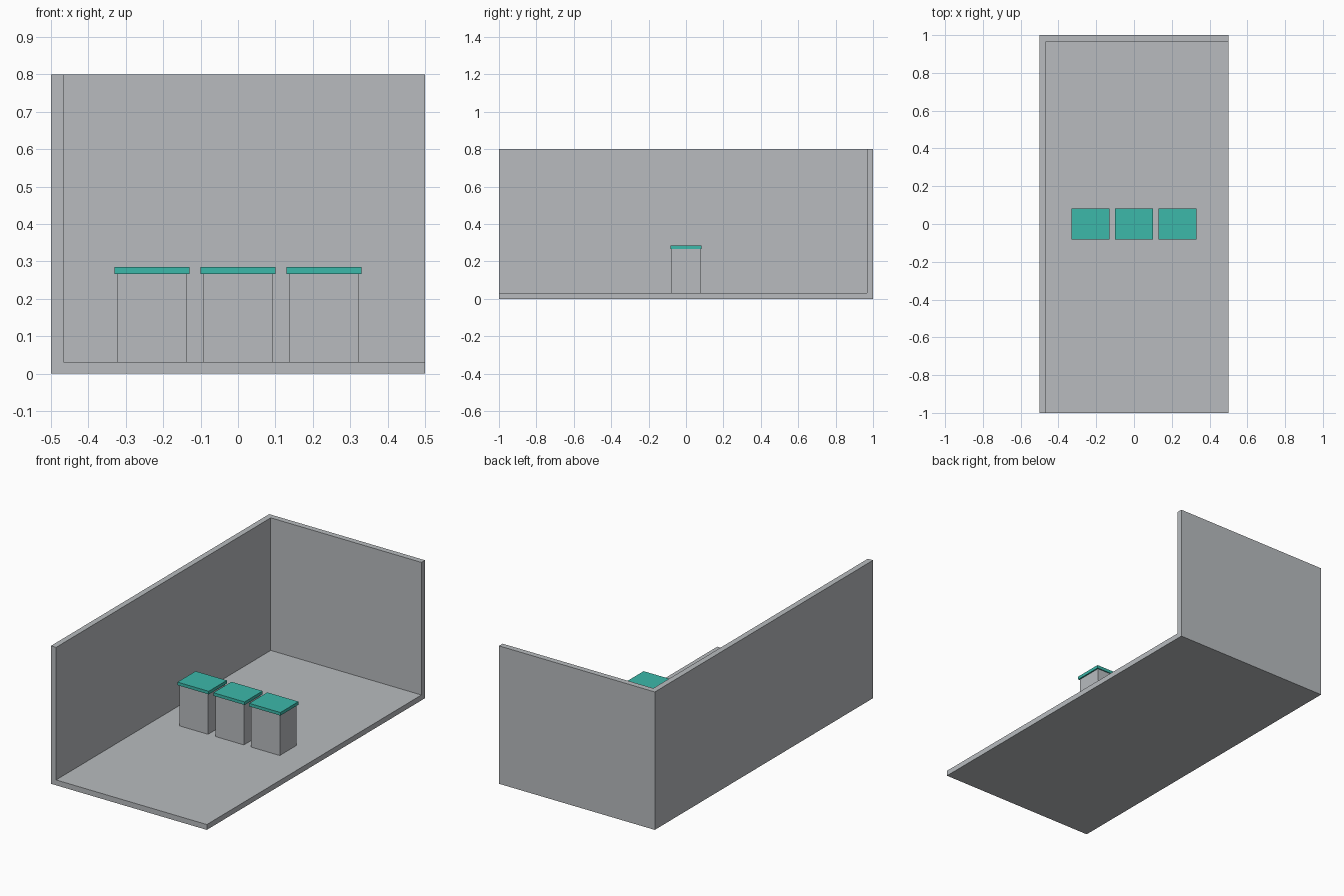
import bpy

if "Cube" in bpy.data.objects:
    bpy.data.objects.remove(bpy.data.objects["Cube"])


def material(name, color):
    m = bpy.data.materials.new(name)
    m.diffuse_color = (*color, 1)
    m.use_nodes = True
    m.node_tree.nodes["Principled BSDF"].inputs["Base Color"].default_value = m.diffuse_color
    return m


grey = material("light grey", (0.48, 0.50, 0.52))
teal = material("teal", (0.045, 0.48, 0.40))


def box(name, lo, hi, mat):
    """Axis-aligned box between two corners."""
    bpy.ops.mesh.primitive_cube_add(size=1)
    ob = bpy.context.object
    ob.name = name
    ob.location = [(a + b) / 2 for a, b in zip(lo, hi)]
    ob.scale = [b - a for a, b in zip(lo, hi)]
    bpy.ops.object.transform_apply(location=True, rotation=False, scale=True)
    ob.data.materials.append(mat)
    return ob


T = 0.033      # wall thickness
FLOOR = 0.031  # floor top
LID = 0.267    # underside of the lids

# Room: floor, left wall, back wall
box("floor", (-0.5, -1, 0), (0.5, 1, FLOOR), grey)
box("left_wall", (-0.5, -1, FLOOR), (-0.5 + T, 1, 0.8), grey)
box("back_wall", (-0.5 + T, 1 - T, FLOOR), (0.5, 1, 0.8), grey)

# Row of three lidded bins
for side, x in (("left", -0.23), ("middle", 0), ("right", 0.23)):
    box(side + "_bin_body", (x - 0.092, -0.077, FLOOR), (x + 0.092, 0.077, LID), grey)
    box(side + "_bin_lid", (x - 0.1, -0.083, LID), (x + 0.1, 0.083, 0.285), teal)
